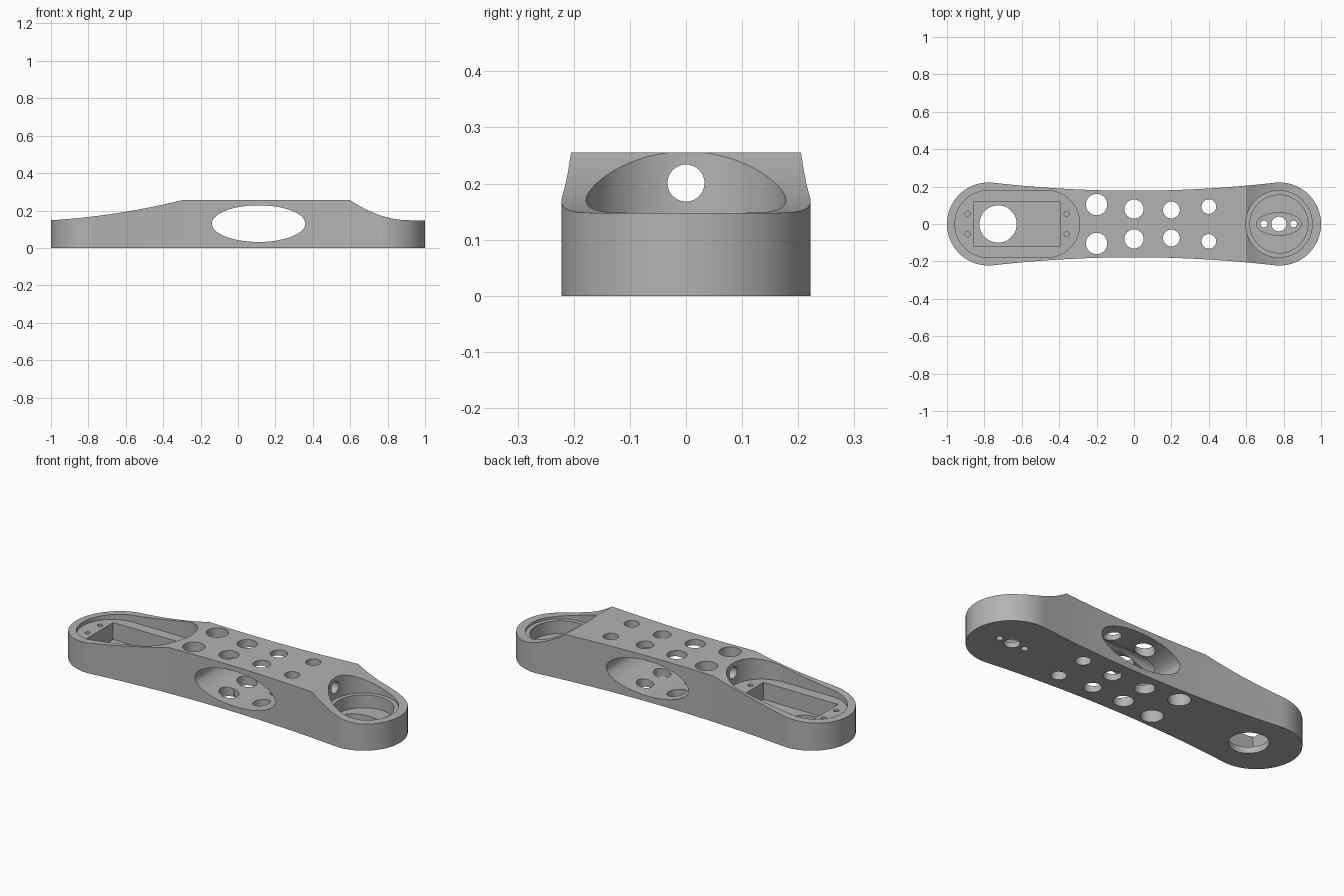
import bpy, bmesh
from math import sin, cos, pi, radians

if "Cube" in bpy.data.objects:
    bpy.data.objects.remove(bpy.data.objects["Cube"], do_unlink=True)

grey = bpy.data.materials.new("plain grey")
grey.use_nodes = True
colour = (0.45, 0.45, 0.45, 1)
grey.diffuse_color = colour
grey.node_tree.nodes["Principled BSDF"].inputs["Base Color"].default_value = colour


def prism(name, points, low, high, axis="z"):
    """Extrude a flat outline along one axis."""
    place = {"x": lambda a, b, h: (h, a, b),
             "y": lambda a, b, h: (a, h, b),
             "z": lambda a, b, h: (a, b, h)}[axis]
    bm = bmesh.new()
    base = bm.faces.new([bm.verts.new(place(a, b, low)) for a, b in points])
    grown = bmesh.ops.extrude_face_region(bm, geom=[base])["geom"]
    move = place(0, 0, high - low)
    bmesh.ops.translate(bm, vec=move, verts=[g for g in grown if isinstance(g, bmesh.types.BMVert)])
    bmesh.ops.recalc_face_normals(bm, faces=bm.faces)
    mesh = bpy.data.meshes.new(name)
    bm.to_mesh(mesh)
    bm.free()
    mesh.materials.append(grey)
    obj = bpy.data.objects.new(name, mesh)
    bpy.context.collection.objects.link(obj)
    return obj


def arc(cx, cy, rx, ry, start, end, steps):
    angles = [radians(start + (end - start) * i / steps) for i in range(steps + 1)]
    return [(cx + rx * cos(t), cy + ry * sin(t)) for t in angles]


def oval(cx, cy, rx, ry=None, steps=48):
    return arc(cx, cy, rx, ry or rx, 0, 360, steps)[:-1]


def combine(body, tool, operation="DIFFERENCE"):
    mod = body.modifiers.new("cut", "BOOLEAN")
    mod.operation, mod.solver, mod.object = operation, "EXACT", tool
    bpy.context.view_layer.objects.active = body
    bpy.ops.object.modifier_apply(modifier=mod.name)
    bpy.data.objects.remove(tool, do_unlink=True)


# Waisted plan outline: round ends joined by shallow concave sides
END, R, LEAN = 0.778, 0.222, 6.5
tip = END - R * sin(radians(LEAN))
side = [(tip - 2 * tip * i / 32, 0.178 + 0.0753 * (tip - 2 * tip * i / 32) ** 2) for i in range(33)]
half = arc(END, 0, R, R, 0, 90 + LEAN, 28)[:-1] + side
half += arc(-END, 0, R, R, 90 - LEAN, 180, 28)[1:]
outline = half + [(x, -y) for x, y in reversed(half[1:-1])]
arm = prism("arm_body", outline, 0, 0.4)

# Side profile: long gentle ramp, flat plateau, short scooped ramp
profile = [(-1.1, -0.1), (1.1, -0.1), (1.1, 0.148)]
for i in range(21):
    t = 1 - i / 20
    profile.append((0.6 + 0.32 * t, 0.148 + 0.107 * (1 - t) ** 2))
for i in range(25):
    t = 1 - i / 24
    profile.append((-1 + 0.7 * t, 0.148 + 0.107 * (0.4 * t + 0.6 * t * t)))
profile.append((-1.1, 0.148))
combine(arm, prism("profile_cutter", profile, -0.5, 0.5, "y"), "INTERSECT")

# Oval window through the sides
combine(arm, prism("window_cutter", oval(0.11, 0.13, 0.25, 0.098, 72), -0.5, 0.5, "y"))

# Motor pocket: rounded ledge, rectangular well, shaft hole
slot = arc(-0.47, 0, 0.18, 0.18, -90, 90, 32) + arc(-0.778, 0, 0.18, 0.18, 90, 270, 32)
combine(arm, prism("ledge_cutter", slot, 0.13, 0.5))
well = [(-0.855, -0.12), (-0.395, -0.12), (-0.395, 0.12), (-0.855, 0.12)]
combine(arm, prism("well_cutter", well, 0.035, 0.4))
combine(arm, prism("shaft_cutter", oval(-0.727, 0, 0.1), -0.2, 0.3))

# Horn pocket: stepped round recess, oval seat
combine(arm, prism("rim_cutter", oval(0.775, 0, 0.178, steps=72), 0.135, 0.5))
combine(arm, prism("recess_cutter", oval(0.775, 0, 0.155, steps=72), 0.063, 0.4))
combine(arm, prism("seat_cutter", oval(0.775, 0, 0.12, 0.06), 0.03, 0.3))

# Screw holes through the horn seat
for x, r in ((0.775, 0.04), (0.695, 0.018), (0.853, 0.018)):
    combine(arm, prism("seat_hole_cutter", oval(x, 0, r, steps=32), -0.2, 0.3))

# Paired lightening holes and blind motor screw holes
for s in (-1, 1):
    for x, y, r in ((-0.2, 0.104, 0.057), (0, 0.08, 0.051), (0.2, 0.075, 0.045), (0.4, 0.093, 0.039)):
        combine(arm, prism("lightening_cutter", oval(x, s * y, r), -0.2, 0.5))
    for x in (-0.89, -0.36):
        combine(arm, prism("screw_cutter", oval(x, s * 0.055, 0.014, steps=20), 0.05, 0.3))

# Cable bore along the arm between the two pockets
combine(arm, prism("bore_cutter", oval(0, 0.201, 0.033, steps=40), -0.4, 0.75, "x"))

# Crisp edges, smooth curves
bpy.ops.object.select_all(action="DESELECT")
arm.select_set(True)
bpy.context.view_layer.objects.active = arm
bpy.ops.object.shade_smooth_by_angle(angle=radians(25))
